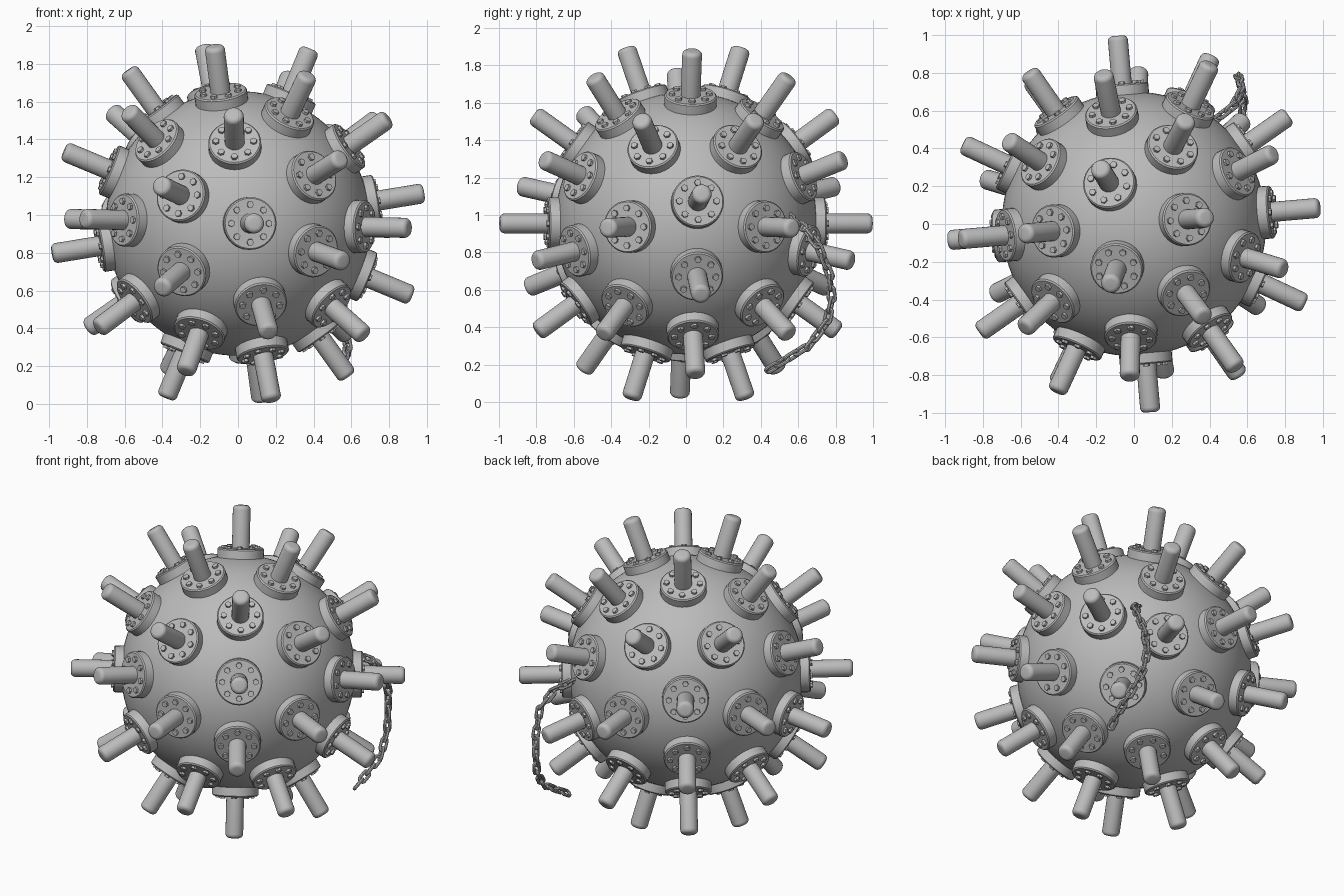
import bpy, bmesh, math
from itertools import combinations
from math import sin, cos, pi, radians
from mathutils import Vector, Matrix

cube = bpy.data.objects.get("Cube")
if cube:
    bpy.data.objects.remove(cube)

steel = bpy.data.materials.new("grey_steel")
steel.use_nodes = True
GREY = (0.5, 0.5, 0.5, 1)
steel.diffuse_color = GREY
steel.node_tree.nodes["Principled BSDF"].inputs["Base Color"].default_value = GREY

CENTRE = Vector((0, 0, 0.955))
RADIUS = 0.7


def finish(bm, name):
    """Turn a bmesh into a smooth-shaded mesh that keeps its hard edges."""
    bmesh.ops.recalc_face_normals(bm, faces=bm.faces)
    mesh = bpy.data.meshes.new(name)
    bm.to_mesh(mesh)
    bm.free()
    mesh.shade_smooth()
    mesh.set_sharp_from_angle(angle=radians(35))
    mesh.materials.append(steel)
    return mesh


def place(mesh, name, matrix):
    obj = bpy.data.objects.new(name, mesh)
    bpy.context.collection.objects.link(obj)
    obj.matrix_world = matrix
    return obj


def lathe(profile, name, steps):
    """Spin (radius, height) points about z."""
    bm = bmesh.new()
    verts = [bm.verts.new((r, 0, h)) for r, h in profile]
    edges = [bm.edges.new(pair) for pair in zip(verts, verts[1:])]
    bmesh.ops.spin(bm, geom=verts + edges, axis=(0, 0, 1), cent=(0, 0, 0),
                   angle=2 * pi, steps=steps)
    bmesh.ops.remove_doubles(bm, verts=bm.verts, dist=0.0001)
    return finish(bm, name)


# Round body
bm = bmesh.new()
bmesh.ops.create_uvsphere(bm, u_segments=96, v_segments=48, radius=RADIUS)
place(finish(bm, "body"), "body", Matrix.Translation(CENTRE))

# Flange and rod with a rounded tip
flange = lathe([(0, 0.64), (0.14, 0.64), (0.14, 0.737), (0.133, 0.744), (0, 0.744)],
               "flange", 32)
TIP, ROD, ROUND = 1.0, 0.053, 0.026
tip_arc = [(ROD - ROUND + ROUND * cos(a), TIP - ROUND + ROUND * sin(a))
           for a in (radians(18 * i) for i in range(6))]
rod = lathe([(0, 0.7), (ROD, 0.7)] + tip_arc + [(0, TIP)], "rod", 24)

# Ring of eight hexagonal bolt heads
bm = bmesh.new()
for i in range(8):
    a = i * pi / 4
    spot = Matrix.Translation((0.1 * cos(a), 0.1 * sin(a), 0.746))
    bmesh.ops.create_cone(bm, cap_ends=True, segments=6, radius1=0.02,
                          radius2=0.018, depth=0.022,
                          matrix=spot @ Matrix.Rotation(a, 4, 'Z'))
bolts = finish(bm, "bolts")

# Stud directions: icosahedron corners plus edge midpoints, in a tilted frame
yaw, roll = radians(5), radians(22.5)
ahead = Vector((sin(yaw), -cos(yaw), 0))
side = Vector((cos(yaw), sin(yaw), 0))
up = Vector((0, 0, 1))
along = side * cos(roll) - up * sin(roll)
across = side * sin(roll) + up * cos(roll)
phi = (1 + 5 ** 0.5) / 2
corners = []
for s in (-1, 1):
    for t in (-phi, phi):
        for c in ((0, s, t), (s, t, 0), (t, 0, s)):
            corners.append(across * c[0] + along * c[1] + ahead * c[2])
middles = [a + b for a, b in combinations(corners, 2) if (a - b).length < 2.1]
for i, d in enumerate(corners + middles):
    matrix = Matrix.Translation(CENTRE) @ d.to_track_quat('Z', 'Y').to_matrix().to_4x4()
    for part, mesh in (("flange", flange), ("rod", rod), ("bolts", bolts)):
        place(mesh, f"{part}_{i + 1}", matrix)

# One oval chain link, lying along z
WIRE, BEND, HALF = 0.010, 0.018, 0.022
bm = bmesh.new()
rings = []
for i in range(20):
    a = 2 * pi * (i + 0.5) / 20
    out = Vector((cos(a), 0, sin(a)))
    mid = out * BEND + Vector((0, 0, math.copysign(HALF, sin(a))))
    rings.append([bm.verts.new(mid + (out * cos(b) + Vector((0, sin(b), 0))) * WIRE)
                  for b in (j * pi / 4 for j in range(8))])
for i in range(20):
    p, q = rings[i - 1], rings[i]
    for j in range(8):
        bm.faces.new((p[j - 1], p[j], q[j], q[j - 1]))
link = finish(bm, "chain_link")

# Hanging chain: links spaced evenly along a path, every other one turned
path = [Vector(p) for p in (
    (0.43, 0.55, 0.99), (0.52, 0.62, 0.94), (0.57, 0.71, 0.83),
    (0.56, 0.765, 0.69), (0.55, 0.78, 0.55), (0.56, 0.755, 0.43),
    (0.58, 0.665, 0.31), (0.57, 0.555, 0.24), (0.55, 0.43, 0.165))]
PITCH = 0.06
walked, count = 0, 0
for a, b in zip(path, path[1:]):
    step = b - a
    while count * PITCH <= walked + step.length:
        spot = a + step * ((count * PITCH - walked) / step.length)
        turn = Matrix.Rotation(pi / 4 + count * pi / 2, 4, 'Z')
        aim = step.to_track_quat('Z', 'Y').to_matrix().to_4x4()
        place(link, f"chain_link_{count + 1}", Matrix.Translation(spot) @ aim @ turn)
        count += 1
    walked += step.length
